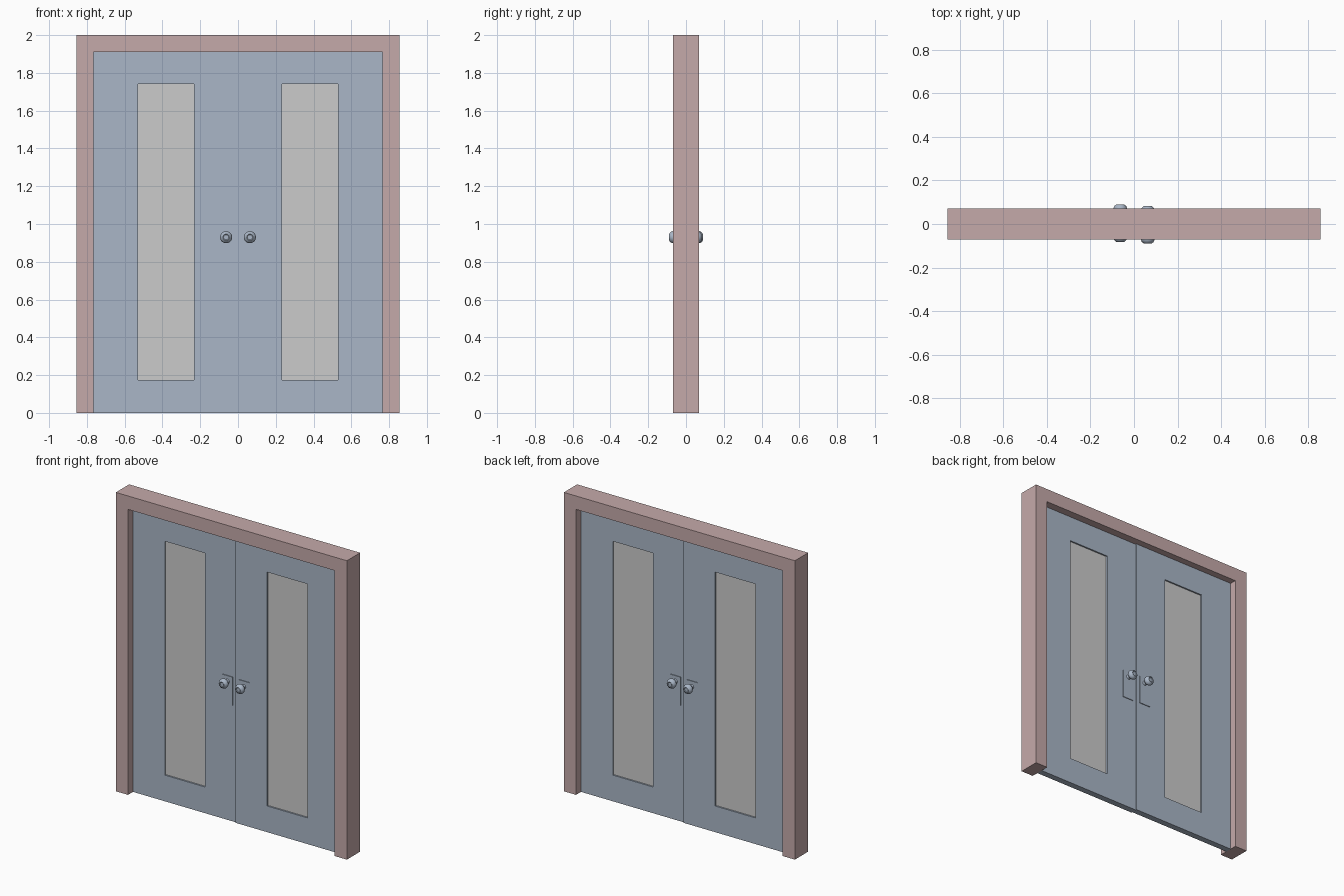
import bpy, bmesh, math

if "Cube" in bpy.data.objects:
    bpy.data.objects.remove(bpy.data.objects["Cube"])


def material(name, rgb):
    m = bpy.data.materials.new(name)
    m.diffuse_color = (*rgb, 1)
    m.use_nodes = True
    m.node_tree.nodes["Principled BSDF"].inputs["Base Color"].default_value = m.diffuse_color
    return m


FRAME = material("frame_paint", (0.56, 0.40, 0.40))
DOOR = material("door_paint", (0.40, 0.47, 0.57))


def finish(name, bm, mat=None):
    bmesh.ops.remove_doubles(bm, verts=bm.verts, dist=1e-6)
    bmesh.ops.recalc_face_normals(bm, faces=bm.faces)
    me = bpy.data.meshes.new(name)
    bm.to_mesh(me)
    bm.free()
    ob = bpy.data.objects.new(name, me)
    bpy.context.collection.objects.link(ob)
    if mat:
        me.materials.append(mat)
    return ob


def slab(name, polys, y0, y1, mat=None):
    """Thicken a flat set of x-z polygons from y0 to y1."""
    bm = bmesh.new()
    for poly in polys:
        bm.faces.new([bm.verts.new((x, y0, z)) for x, z in poly])
    bmesh.ops.remove_doubles(bm, verts=bm.verts, dist=1e-6)
    front = bm.faces[:]
    ext = bmesh.ops.extrude_face_region(bm, geom=front, use_keep_orig=True)
    for v in ext["geom"]:
        if isinstance(v, bmesh.types.BMVert):
            v.co.y = y1
    return finish(name, bm, mat)


def rect(x0, x1, z0, z1):
    return [(x0, z0), (x1, z0), (x1, z1), (x0, z1)]


def knob(name, x, y, z, side):
    """Lathe a round knob standing out along side * y."""
    profile = [(0.016, 0.0), (0.013, 0.006), (0.013, 0.020), (0.024, 0.025),
               (0.031, 0.034), (0.032, 0.043), (0.027, 0.054),
               (0.017, 0.061), (0.013, 0.058), (0.0, 0.058)]
    bm = bmesh.new()
    vs = [bm.verts.new((x + r, y + side * d, z)) for r, d in profile]
    es = [bm.edges.new(pair) for pair in zip(vs, vs[1:])]
    bmesh.ops.spin(bm, geom=vs + es, cent=(x, y, z), axis=(0, 1, 0),
                   angle=2 * math.pi, steps=20, use_duplicate=False)
    ob = finish(name, bm, DOOR)
    bpy.context.view_layer.objects.active = ob
    ob.select_set(True)
    bpy.ops.object.shade_smooth_by_angle(angle=math.radians(35))
    ob.select_set(False)


# Door frame: two jambs and a head in one profile
W, IW, IH = 0.855, 0.765, 1.91
slab("door_frame", [[(-W, 0), (-IW, 0), (-IW, IH), (IW, IH), (IW, 0),
                     (W, 0), (W, 2), (-W, 2)]], -0.07, 0.07, FRAME)

T = 0.021
for label, s in (("left", -1), ("right", 1)):
    c = -0.0035 * s    # the leaves are slightly offset in depth
    # Door leaf with a window opening
    outer = [(s * x, z) for x, z in rect(0.0, IW, 0, IH)]
    inner = [(s * x, z) for x, z in rect(0.232, 0.53, 0.175, 1.74)]
    ring = [[outer[i], outer[(i + 1) % 4], inner[(i + 1) % 4], inner[i]]
            for i in range(4)]
    slab(label + "_door_leaf", ring, c - T, c + T, DOOR)
    # Recessed glass pane
    slab(label + "_glass_pane", [inner], c - 0.011, c + 0.011)
    # Lock plates and knobs on both faces
    for face, d in (("front", -1), ("back", 1)):
        y = c + d * T
        plate = [(s * x, z) for x, z in rect(0.024, 0.104, 0.776, 0.967)]
        slab(f"{label}_{face}_lock_plate", [plate], y, y + d * 0.005, DOOR)
        knob(f"{label}_{face}_knob", s * 0.063, y + d * 0.004, 0.93, d)
